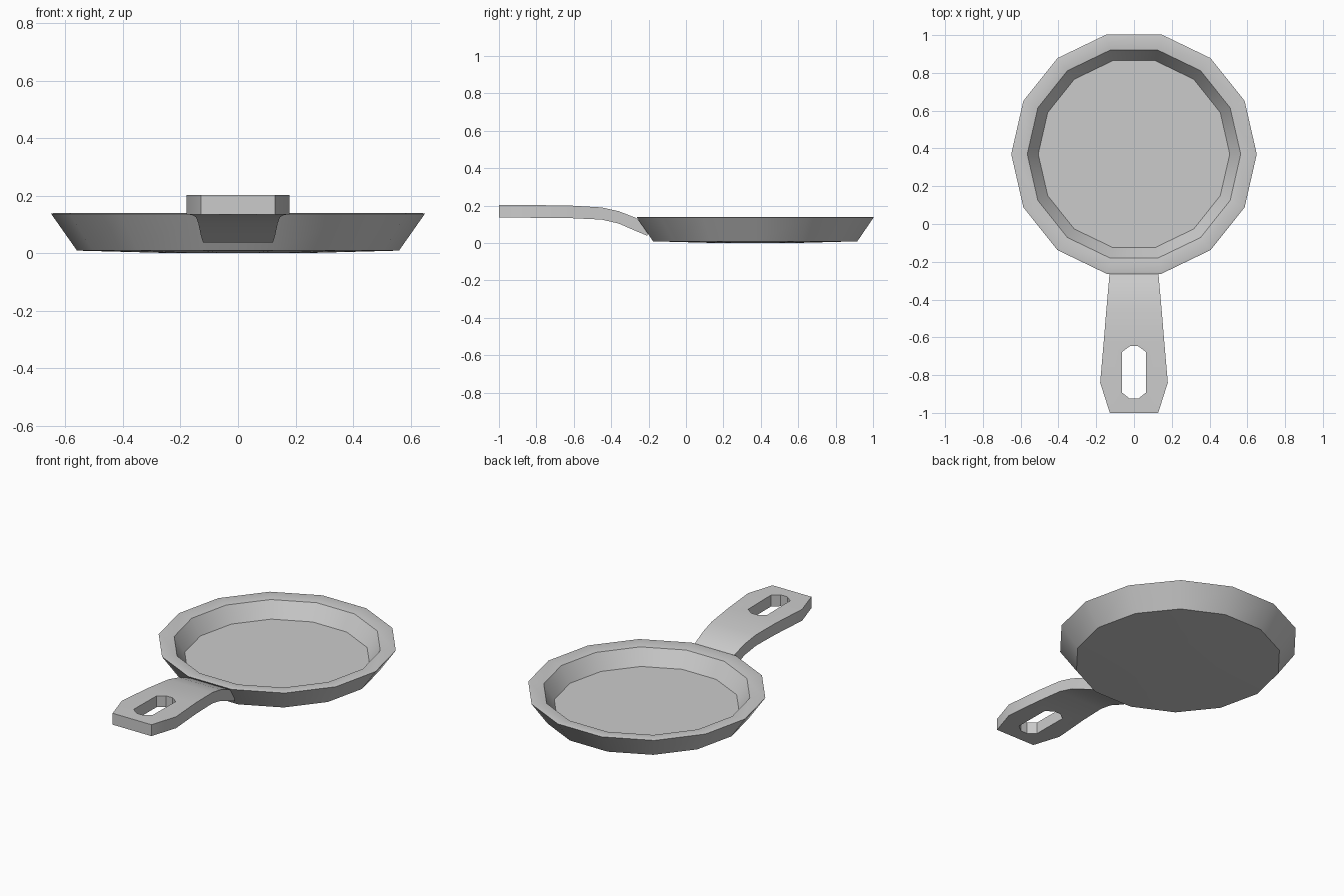
import bpy, bmesh, math

if "Cube" in bpy.data.objects:
    bpy.data.objects.remove(bpy.data.objects["Cube"])


def make_object(name, bm):
    bmesh.ops.recalc_face_normals(bm, faces=bm.faces)
    mesh = bpy.data.meshes.new(name)
    bm.to_mesh(mesh)
    bm.free()
    obj = bpy.data.objects.new(name, mesh)
    bpy.context.collection.objects.link(obj)
    return obj


def activate(obj):
    bpy.ops.object.select_all(action='DESELECT')
    obj.select_set(True)
    bpy.context.view_layer.objects.active = obj


def loft(name, rings):
    """Skin a list of equal-length closed rings and cap both ends."""
    bm = bmesh.new()
    rows = [[bm.verts.new(p) for p in ring] for ring in rings]
    n = len(rows[0])
    for a, b in zip(rows, rows[1:]):
        for i in range(n):
            j = (i + 1) % n
            bm.faces.new((a[i], a[j], b[j], b[i]))
    bm.faces.new(rows[0])
    bm.faces.new(rows[-1])
    return make_object(name, bm)


# Pan: 14-sided revolved profile (radius, z), slightly domed underneath
SIDES, CENTRE_Y = 14, 0.37
profile = [(0.22, 0), (0.56, 0.009), (0.65, 0.137), (0.64, 0.14),
           (0.565, 0.13), (0.507, 0.04)]
pan = loft("pan", [[(r * math.cos(2 * math.pi * i / SIDES),
                     CENTRE_Y + r * math.sin(2 * math.pi * i / SIDES), z)
                    for i in range(SIDES)] for r, z in profile])

# Handle: stations of (y, half width, bottom z, top z)
stations = [(-1.0, 0.128, 0.135, 0.203), (-0.84, 0.179, 0.135, 0.203),
            (-0.62, 0.16, 0.133, 0.20), (-0.45, 0.146, 0.125, 0.19),
            (-0.36, 0.138, 0.104, 0.17), (-0.27, 0.13, 0.065, 0.135),
            (-0.205, 0.122, 0.038, 0.085)]
handle = loft("handle", [[(-w, y, lo), (w, y, lo), (w, y, hi), (-w, y, hi)]
                         for y, w, lo, hi in stations])

# Hanging slot cut through the handle
half = [(0.022, -0.925), (0.063, -0.893), (0.063, -0.677), (0.022, -0.647)]
outline = half + [(-x, y) for x, y in reversed(half)]
cutter = loft("slot_cutter", [[(x, y, z) for x, y in outline] for z in (0, 0.4)])
cutter.hide_render = True
cut = handle.modifiers.new("slot", 'BOOLEAN')
cut.operation = 'DIFFERENCE'
cut.solver = 'EXACT'
cut.object = cutter
activate(handle)
bpy.ops.object.modifier_apply(modifier=cut.name)
bpy.data.objects.remove(cutter)

# Smooth shading with crisp edges
for obj in (pan, handle):
    activate(obj)
    bpy.ops.object.shade_smooth_by_angle(angle=math.radians(35))
